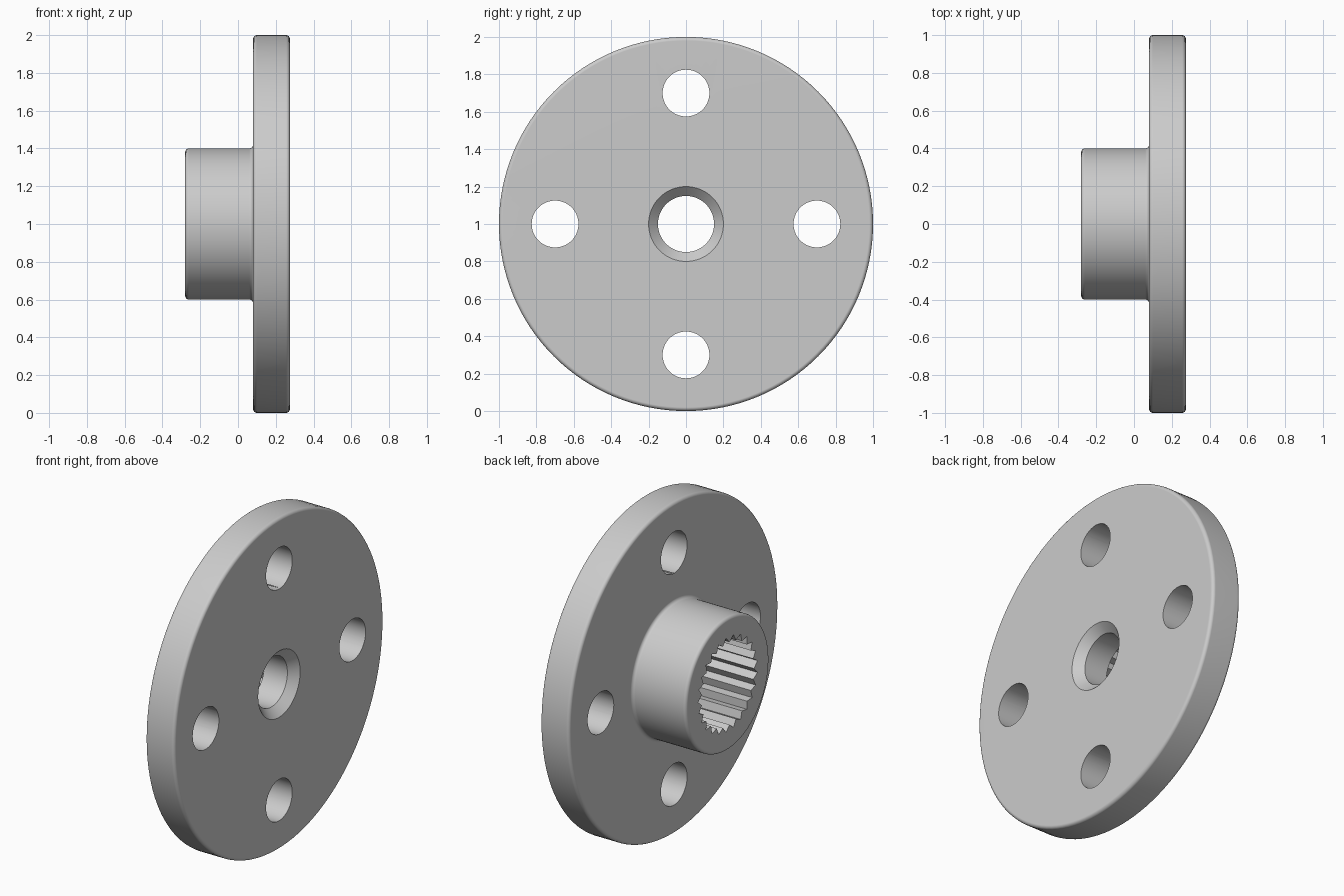
import bpy, bmesh, math
from mathutils import Matrix, Vector

cube = bpy.data.objects.get("Cube")
if cube:
    bpy.data.objects.remove(cube, do_unlink=True)

AXIS_Z = 1.0                      # height of the wheel axis
FLANGE_R, HUB_R, BORE_R = 1.0, 0.4, 0.15
X_HUB, X_STEP, X_FACE = -0.28, 0.08, 0.275
FILLET = 0.02

grey = bpy.data.materials.new("plain grey")
grey.use_nodes = True
colour = (0.6, 0.6, 0.6, 1)
grey.diffuse_color = colour
grey.node_tree.nodes["Principled BSDF"].inputs["Base Color"].default_value = colour


def make_object(name, bm):
    bmesh.ops.recalc_face_normals(bm, faces=bm.faces)
    mesh = bpy.data.meshes.new(name)
    bm.to_mesh(mesh)
    bm.free()
    mesh.materials.append(grey)
    obj = bpy.data.objects.new(name, mesh)
    bpy.context.collection.objects.link(obj)
    return obj


def arc(x, r, start, end, steps=4):
    """Quarter round of the profile about (x, r), angles in degrees."""
    angles = [math.radians(start + (end - start) * i / steps) for i in range(steps + 1)]
    return [(x + FILLET * math.cos(a), r + FILLET * math.sin(a)) for a in angles]


def lathe(name, profile, segments):
    bm = bmesh.new()
    rings = []
    for i in range(segments):
        a = math.tau * i / segments
        rings.append([bm.verts.new((x, r * math.cos(a), AXIS_Z + r * math.sin(a)))
                      for x, r in profile])
    n = len(profile)
    for i in range(segments):
        a, b = rings[i], rings[(i + 1) % segments]
        for j in range(n):
            k = (j + 1) % n
            bm.faces.new((a[j], a[k], b[k], b[j]))
    return make_object(name, bm)


def prism(name, radii, y, z, x0, x1, count):
    """Straight cutter along x; the radii alternate around the outline."""
    bm = bmesh.new()
    ring = []
    for i in range(count):
        a = math.tau * i / count
        r = radii[i % len(radii)]
        ring.append(bm.verts.new((x0, y + r * math.cos(a), z + r * math.sin(a))))
    face = bm.faces.new(ring)
    extruded = bmesh.ops.extrude_face_region(bm, geom=[face])["geom"]
    top = [v for v in extruded if isinstance(v, bmesh.types.BMVert)]
    bmesh.ops.translate(bm, verts=top, vec=(x1 - x0, 0, 0))
    return make_object(name, bm)


# Flange and hub turned as one piece, with countersunk bore
f = FILLET
profile = [(X_HUB, BORE_R)]
profile += arc(X_HUB + f, HUB_R - f, 180, 90)
profile += arc(X_STEP - f, HUB_R + f, -90, 0)
profile += arc(X_STEP + f, FLANGE_R - f, 180, 90)
profile += arc(X_FACE - f, FLANGE_R - f, 90, 0)
profile += [(X_FACE, BORE_R + 0.05), (X_FACE - 0.05, BORE_R)]
horn = lathe("flanged_hub", profile, 128)

# Toothed socket and four bolt holes
cutters = [prism("spline_cutter", (0.285, 0.25), 0, AXIS_Z, X_HUB - 0.1, 0.07, 50)]
for i in range(4):
    a = math.pi / 2 * i
    cutters.append(prism("bolt_hole_cutter", (0.125,), 0.7 * math.cos(a),
                         AXIS_Z + 0.7 * math.sin(a), -0.1, 0.5, 64))

bpy.context.view_layer.objects.active = horn
for cutter in cutters:
    cutter.hide_render = True
    mod = horn.modifiers.new("cut", "BOOLEAN")
    mod.operation = "DIFFERENCE"
    mod.solver = "EXACT"
    mod.object = cutter
    bpy.ops.object.modifier_apply(modifier=mod.name)
    bpy.data.objects.remove(cutter, do_unlink=True)

# Smooth curved walls, crisp edges, flat faces kept flat
bpy.ops.object.select_all(action="DESELECT")
horn.select_set(True)
bpy.ops.object.shade_smooth_by_angle(angle=math.radians(30))
weighted = horn.modifiers.new("flat_faces", "WEIGHTED_NORMAL")
weighted.keep_sharp = True
